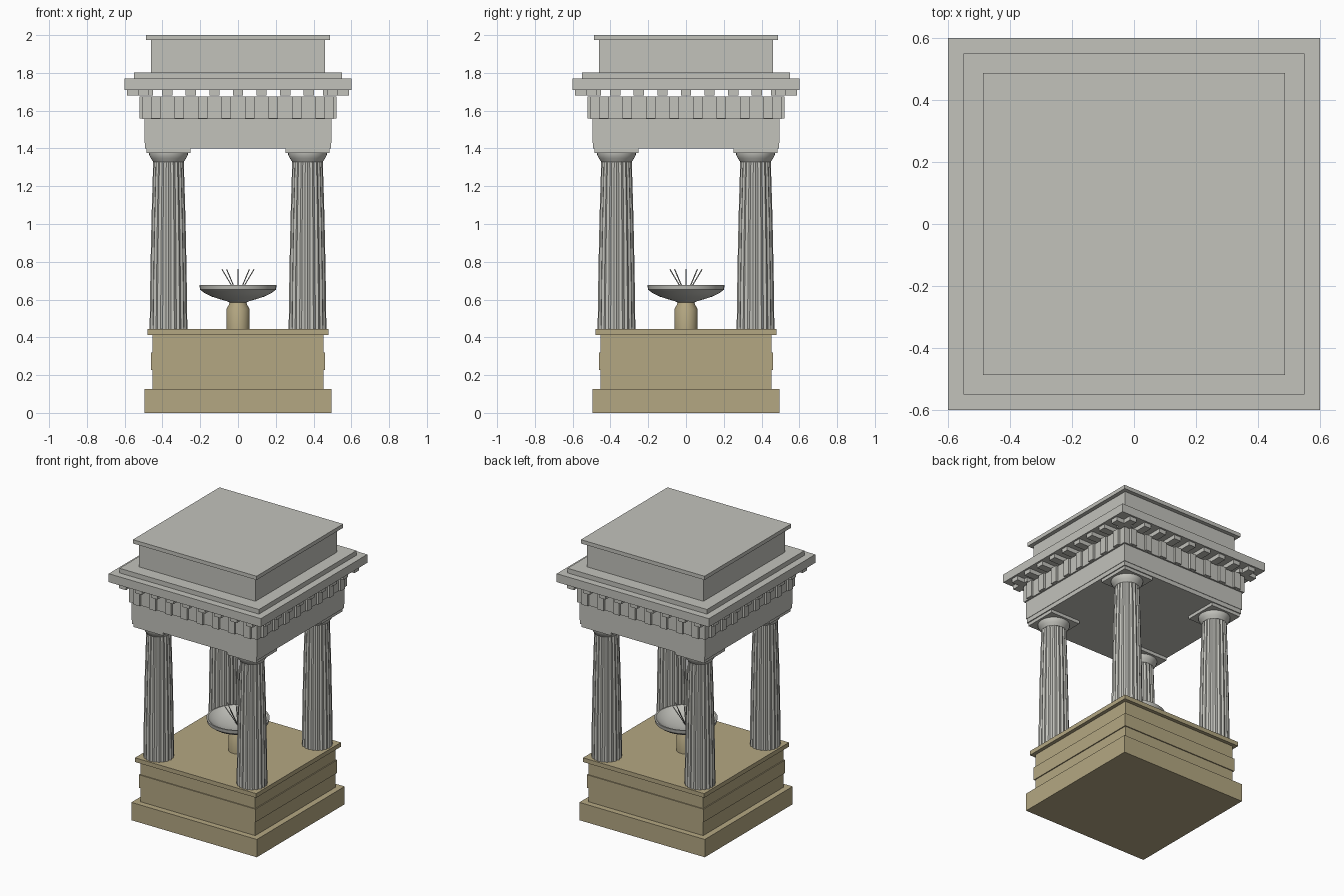
import bpy, bmesh, math
from mathutils import Vector, Matrix

if "Cube" in bpy.data.objects:
    bpy.data.objects.remove(bpy.data.objects["Cube"])


def material(name, colour):
    m = bpy.data.materials.new(name)
    m.diffuse_color = (*colour, 1.0)
    m.use_nodes = True
    m.node_tree.nodes["Principled BSDF"].inputs["Base Color"].default_value = m.diffuse_color
    return m


GREY = material("grey_stone", (0.54, 0.54, 0.50))
TAN = material("tan_stone", (0.456, 0.386, 0.223))


def finish(name, bm, mat, smooth=False):
    bmesh.ops.recalc_face_normals(bm, faces=bm.faces)
    me = bpy.data.meshes.new(name)
    bm.to_mesh(me)
    bm.free()
    me.materials.append(mat)
    ob = bpy.data.objects.new(name, me)
    bpy.context.collection.objects.link(ob)
    if smooth:
        bpy.ops.object.select_all(action='DESELECT')
        ob.select_set(True)
        bpy.context.view_layer.objects.active = ob
        bpy.ops.object.shade_smooth_by_angle(angle=math.radians(30))
    return ob


def add_box(bm, x0, x1, y0, y1, z0, z1):
    size = Matrix.Diagonal((x1 - x0, y1 - y0, z1 - z0, 1))
    centre = Matrix.Translation(((x0 + x1) / 2, (y0 + y1) / 2, (z0 + z1) / 2))
    bmesh.ops.create_cube(bm, size=1, matrix=centre @ size)


def slab(name, half, z0, z1, mat):
    bm = bmesh.new()
    add_box(bm, -half, half, -half, half, z0, z1)
    return finish(name, bm, mat)


def add_rings(bm, rings, close=True):
    """Skin a stack of equal point rings and cap both ends."""
    loops = [[bm.verts.new(p) for p in ring] for ring in rings]
    n = len(loops[0])
    for a, b in zip(loops, loops[1:]):
        for i in range(n):
            j = (i + 1) % n
            bm.faces.new((a[i], a[j], b[j], b[i]))
    if close:
        bm.faces.new(loops[0][::-1])
        bm.faces.new(loops[-1])


def ring(radius, z, n, cx=0, cy=0, hollow=1.0):
    pts = []
    for i in range(n):
        r = radius * (hollow if i % 2 else 1.0)
        a = 2 * math.pi * i / n
        pts.append((cx + r * math.cos(a), cy + r * math.sin(a), z))
    return pts


def lathe(name, profile, n, mat, cx=0, cy=0):
    bm = bmesh.new()
    add_rings(bm, [ring(r, z, n, cx, cy) for r, z in profile])
    return finish(name, bm, mat, True)


def four_sided_row(name, offsets, half_width, inner, outer, z0, z1):
    """Repeat a row of blocks along all four sides."""
    bm = bmesh.new()
    for x in offsets:
        for s in (-1, 1):
            lo, hi = sorted((s * inner, s * outer))
            add_box(bm, x - half_width, x + half_width, lo, hi, z0, z1)
            add_box(bm, lo, hi, x - half_width, x + half_width, z0, z1)
    return finish(name, bm, GREY)


# Stepped base
slab("base_plinth", 0.495, 0.0, 0.127, TAN)
slab("base_lower_course", 0.453, 0.127, 0.227, TAN)
slab("base_middle_course", 0.46, 0.227, 0.32, TAN)
slab("base_upper_course", 0.453, 0.32, 0.413, TAN)
slab("base_top_slab", 0.478, 0.413, 0.443, TAN)

# Four fluted columns with capitals
C = 0.368
for cx in (-C, C):
    for cy in (-C, C):
        bm = bmesh.new()
        shaft = [(0.1, 0.443), (0.096, 0.74), (0.09, 1.03), (0.081, 1.33)]
        add_rings(bm, [ring(r, z, 40, cx, cy, 0.925) for r, z in shaft])
        finish("column_shaft", bm, GREY)
        lathe("column_capital", [(0.08, 1.328), (0.093, 1.347), (0.102, 1.365),
                                 (0.103, 1.378)], 32, GREY, cx, cy)
        bm = bmesh.new()
        h = 0.117
        add_box(bm, cx - h, cx + h, cy - h, cy + h, 1.377, 1.402)
        finish("column_abacus", bm, GREY)

# Entablature
slab("architrave_lower_band", 0.492, 1.40, 1.43, GREY)
slab("architrave", 0.495, 1.43, 1.557, GREY)
slab("frieze", 0.506, 1.557, 1.675, GREY)
four_sided_row("triglyphs", [0.1245 * (k + 0.5) for k in range(-4, 4)],
               0.025, 0.49, 0.522, 1.558, 1.674)
four_sided_row("cornice_blocks", [0.125 * k for k in range(-4, 5)],
               0.027, 0.45, 0.587, 1.681, 1.712)
slab("cornice", 0.6, 1.71, 1.77, GREY)
slab("cornice_step", 0.55, 1.77, 1.803, GREY)

# Attic block and cap
slab("attic", 0.46, 1.803, 1.973, GREY)
slab("attic_cap", 0.488, 1.973, 2.0, GREY)

# Fountain pedestal and bowl
lathe("fountain_pedestal", [(0.061, 0.443), (0.061, 0.55), (0.047, 0.575),
                            (0.045, 0.59)], 32, TAN)
lathe("fountain_bowl", [(0.045, 0.585), (0.06, 0.592), (0.1, 0.603),
                        (0.143, 0.617), (0.175, 0.633), (0.2, 0.652),
                        (0.205, 0.677), (0.195, 0.677), (0.17, 0.655),
                        (0.12, 0.637), (0.05, 0.627)], 40, GREY)

# Eight thin water jets leaning outward, one upright in the middle
bm = bmesh.new()
up = Vector((0, 0, 1))
tips = [Vector((0.085 * math.cos(k * math.pi / 4),
                0.085 * math.sin(k * math.pi / 4), 0.76)) for k in range(8)]
for tip in tips + [Vector((0, 0, 0.76))]:
    start = Vector((tip.x * 0.05, tip.y * 0.05, 0.625))
    d = tip - start
    m = Matrix.Translation((start + tip) / 2) @ up.rotation_difference(d).to_matrix().to_4x4()
    bmesh.ops.create_cone(bm, cap_ends=True, segments=6, radius1=0.003,
                          radius2=0.003, depth=d.length, matrix=m)
finish("water_jets", bm, GREY)
